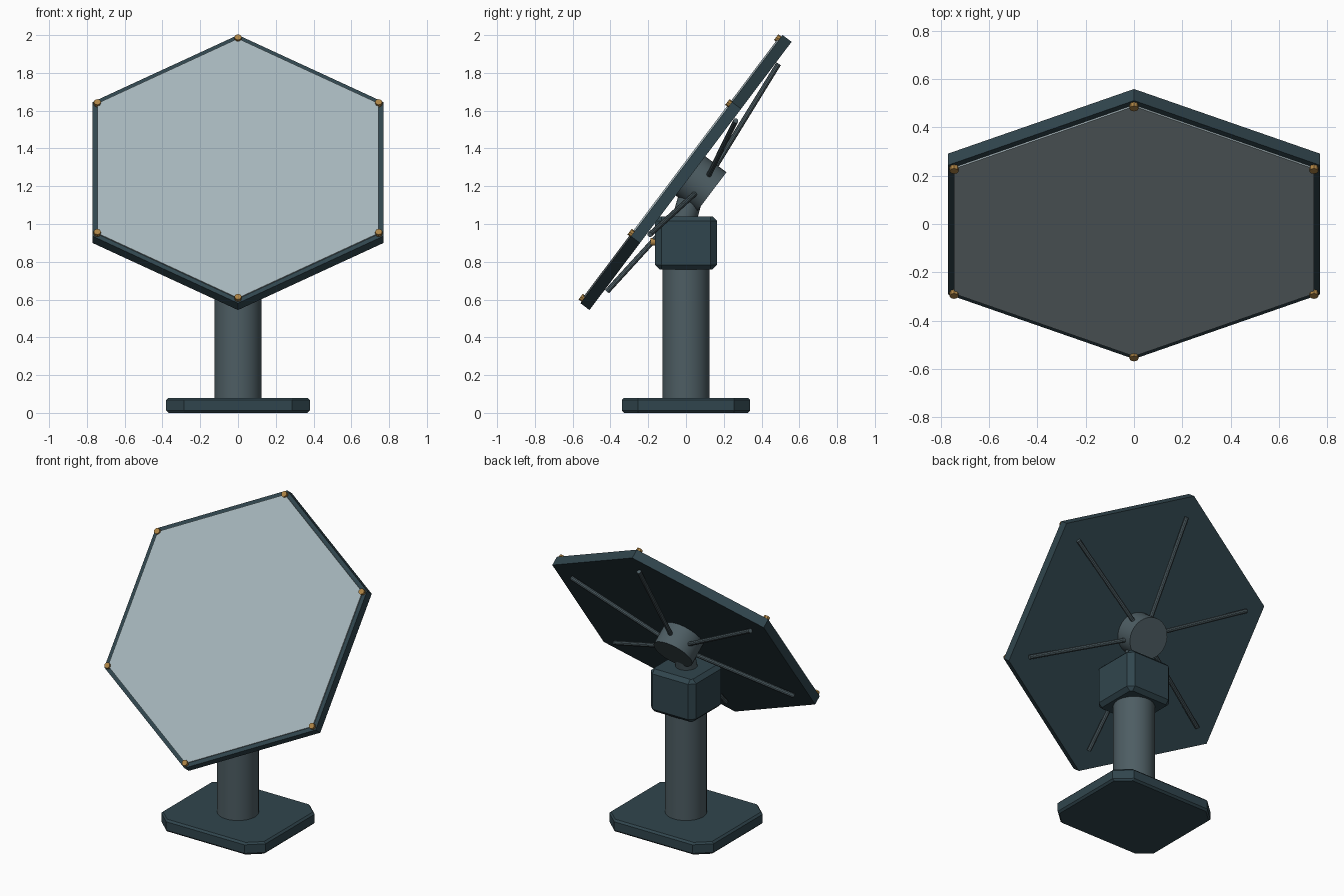
import bpy, bmesh
from math import pi, sin, cos, radians
from mathutils import Vector, Matrix

if "Cube" in bpy.data.objects:
    bpy.data.objects.remove(bpy.data.objects["Cube"])


def material(name, rgb):
    m = bpy.data.materials.new(name)
    m.diffuse_color = (*rgb, 1)
    m.use_nodes = True
    m.node_tree.nodes["Principled BSDF"].inputs["Base Color"].default_value = m.diffuse_color
    return m


DARK = material("dark_teal", (0.03, 0.06, 0.075))
STEEL = material("grey_steel", (0.075, 0.11, 0.125))
MIRROR = material("mirror_face", (0.38, 0.47, 0.50))
BRASS = material("brass", (0.42, 0.23, 0.06))

# Panel frame: local x = right, local y = up the panel, local z = facing out
TILT = Matrix.Translation((0, 0, 1.2725)) @ Matrix.Rotation(radians(53), 4, 'X')


def finish(name, bm, mat, smooth=False):
    bmesh.ops.recalc_face_normals(bm, faces=bm.faces)
    me = bpy.data.meshes.new(name)
    bm.to_mesh(me)
    bm.free()
    me.materials.append(mat)
    ob = bpy.data.objects.new(name, me)
    bpy.context.collection.objects.link(ob)
    if smooth:
        bpy.ops.object.select_all(action='DESELECT')
        ob.select_set(True)
        bpy.context.view_layer.objects.active = ob
        bpy.ops.object.shade_smooth_by_angle(angle=radians(35))
    return ob


def rod(name, a, b, r, sides, mat, smooth=True, spin=0.0):
    """Capped cylinder from point a to point b."""
    a, b = Vector(a), Vector(b)
    d = b - a
    turn = d.to_track_quat('Z', 'Y').to_matrix().to_4x4()
    bm = bmesh.new()
    bmesh.ops.create_cone(bm, cap_ends=True, segments=sides, radius1=r, radius2=r,
                          depth=d.length,
                          matrix=Matrix.Translation((a + b) / 2) @ turn @ Matrix.Rotation(spin, 4, 'Z'))
    return finish(name, bm, mat, smooth)


def chamfered_block(name, w, d, z0, z1, cx, cy, rim, mat):
    """Block with cut vertical corners and a small rim bevel, as stacked octagons."""
    bm = bmesh.new()
    rings = []
    for z, k in ((z0, rim), (z0 + rim, 0), (z1 - rim, 0), (z1, rim)):
        x, y = w / 2 - k, d / 2 - k
        u, v = w / 2 - cx, d / 2 - cy
        pts = [(x, -v), (x, v), (u, y), (-u, y), (-x, v), (-x, -v), (-u, -y), (u, -y)]
        rings.append([bm.verts.new((px, py, z)) for px, py in pts])
    for lo, hi in zip(rings, rings[1:]):
        for i in range(8):
            j = (i + 1) % 8
            bm.faces.new((lo[i], lo[j], hi[j], hi[i]))
    bm.faces.new(rings[0])
    bm.faces.new(rings[-1])
    return finish(name, bm, mat)


def hex_plate(name, r, z0, z1, mat):
    """Hexagonal plate in the tilted frame, one corner pointing up."""
    bm = bmesh.new()
    ring = [bm.verts.new((r * sin(i * pi / 3), r * cos(i * pi / 3), z0)) for i in range(6)]
    face = bm.faces.new(ring)
    top = bmesh.ops.extrude_face_region(bm, geom=[face])
    verts = [g for g in top["geom"] if isinstance(g, bmesh.types.BMVert)]
    bmesh.ops.translate(bm, verts=verts, vec=(0, 0, z1 - z0))
    bm.transform(TILT)
    return finish(name, bm, mat)


# Pedestal
chamfered_block("base_plate", 0.76, 0.68, 0, 0.08, 0.095, 0.085, 0.012, DARK)
rod("pedestal_column", (0, 0, 0.07), (0, 0, 0.78), 0.125, 32, STEEL)
chamfered_block("drive_box", 0.33, 0.33, 0.76, 1.04, 0.035, 0.035, 0.024, DARK)
rod("drive_box_button", (0, -0.16, 0.905), (0, -0.188, 0.905), 0.02, 12, BRASS)
rod("neck", (0, -0.01, 1.02), (0, 0.035, 1.18), 0.065, 24, STEEL)

# Mirror panel and hub
hex_plate("panel_frame", 0.889, -0.03, 0.03, DARK)
hex_plate("mirror_face", 0.86, 0.029, 0.038, MIRROR)
rod("hub", TILT @ Vector((0, 0, -0.17)), TILT @ Vector((0, 0, -0.02)), 0.13, 32, STEEL)

# Rear braces and corner bolts
for i in range(6):
    out = Vector((sin(i * pi / 3), cos(i * pi / 3), 0))
    rod(f"brace_{i + 1}", TILT @ (out * 0.09 + Vector((0, 0, -0.108))),
        TILT @ (out * 0.755 + Vector((0, 0, -0.045))), 0.014, 10, STEEL)
    rod(f"corner_bolt_{i + 1}", TILT @ (out * 0.86 + Vector((0, 0, 0.02))),
        TILT @ (out * 0.86 + Vector((0, 0, 0.05))), 0.019, 8, BRASS, False)
